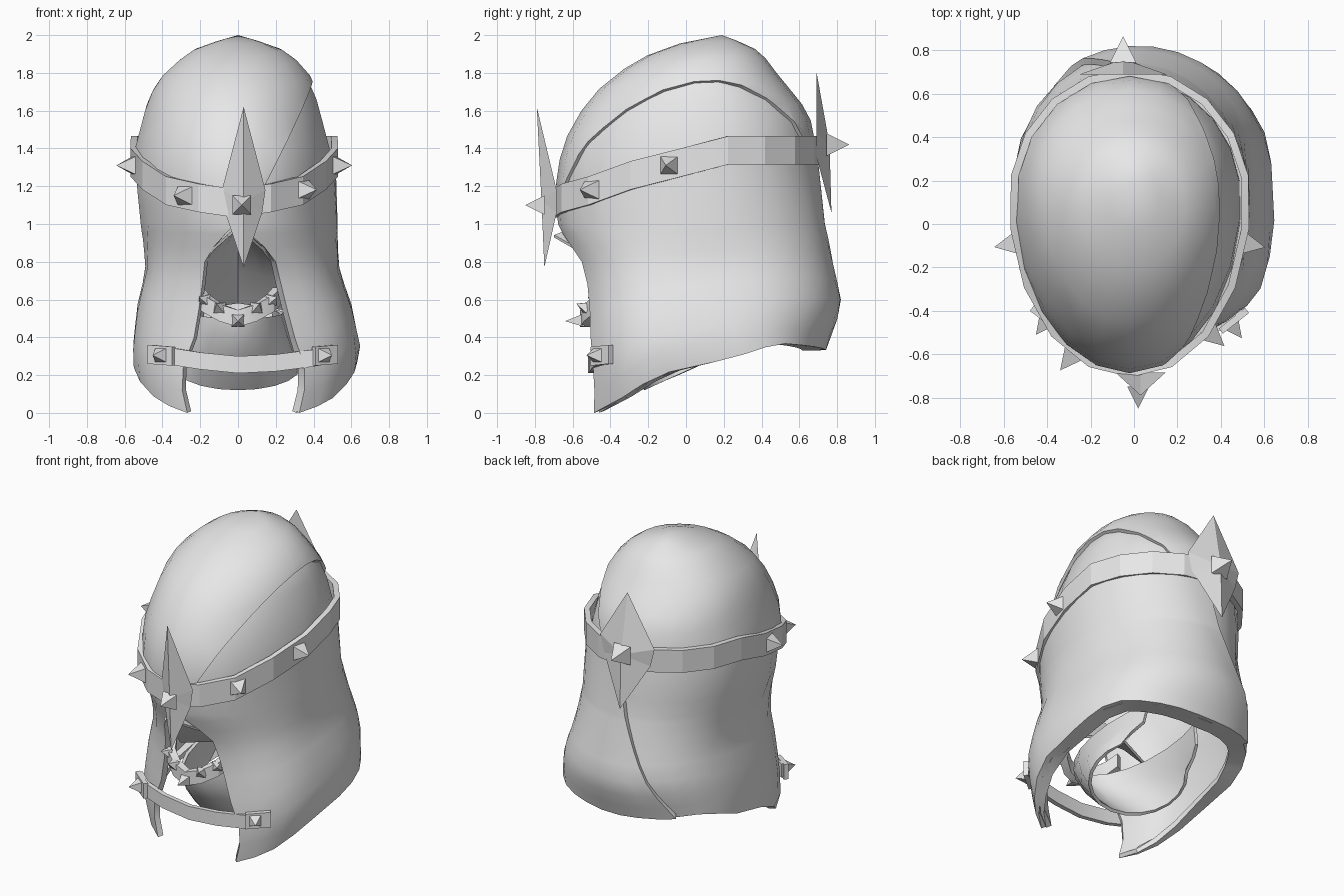
import bpy, bmesh, math
from mathutils import Vector, Matrix

if "Cube" in bpy.data.objects:
    bpy.data.objects.remove(bpy.data.objects["Cube"])

mat = bpy.data.materials.new("plain_grey")
mat.diffuse_color = (0.8, 0.8, 0.8, 1)
mat.use_nodes = True
mat.node_tree.nodes["Principled BSDF"].inputs["Base Color"].default_value = mat.diffuse_color
CY = 0.12          # depth of the widest point
TAU = 2 * math.pi


def lerp(table, v, col=1):
    """Piecewise linear lookup, first column is the key."""
    if v <= table[0][0]:
        return table[0][col]
    for a, b in zip(table, table[1:]):
        if v <= b[0]:
            return a[col] + (b[col] - a[col]) * (v - a[0]) / (b[0] - a[0])
    return table[-1][col]


# height, half width, front y, back y, x shift, roundness of the plan curve
PROFILE = [(0, .52, -.55, .66, .02, .55), (.2, .59, -.55, .70, .02, .55), (.35, .61, -.54, .74, .03, .58),
           (.57, .575, -.54, .82, .02, .65), (.75, .52, -.56, .78, .01, .75), (.9, .52, -.63, .75, 0, .9),
           (1.0, .53, -.67, .73, -.01, 1), (1.2, .54, -.69, .71, -.02, 1), (1.4, .53, -.66, .69, -.02, 1),
           (1.55, .49, -.59, .66, -.02, 1), (1.66, .46, -.51, .60, -.02, 1), (1.77, .41, -.41, .50, -.01, 1),
           (1.87, .31, -.25, .43, 0, 1), (1.94, .21, -.11, .35, 0, 1), (2.0, 0, .19, .19, 0, 1)]
OPENING = [(0, .3), (.2, .345), (.35, .28), (.6, .225), (.8, .19), (.9, .12), (.96, .05), (1.0, 0)]
HEM = [(0, 0), (.15, .06), (.3, .19), (.4, .27), (.6, .37), (1, .33)]
CROWN = [(0, 1.11), (.2, 1.16), (.35, 1.27), (.55, 1.39), (1, 1.39)]


def fold(t):
    """0 at the front, 1 at the back, same on both sides."""
    t = t % TAU
    return min(t, TAU - t) / math.pi


def start(z):
    return math.asin(min(1, lerp(OPENING, z) / max(.1, lerp(PROFILE, z))))


def shell(t, z, off=0):
    w, f, b, sx, p = (lerp(PROFILE, z, i) for i in range(1, 6))
    cy = max(min(CY, b), f) if z < 1.9 else (f + b) / 2
    k = off if z < 1.99 else 0
    c = math.cos(t)
    if c < 0:
        p = max(p, .75)
    c = math.copysign(abs(c) ** p, c)
    y = cy - c * ((cy - f + k) if c > 0 else (b - cy + k))
    return Vector(((w + k) * math.sin(t) + sx, y, z + (off if z > 1.7 else 0)))


def finish(name, bm, thick=0, angle=35):
    me = bpy.data.meshes.new(name)
    bm.to_mesh(me)
    bm.free()
    ob = bpy.data.objects.new(name, me)
    bpy.context.collection.objects.link(ob)
    me.materials.append(mat)
    if thick:
        m = ob.modifiers.new("thickness", 'SOLIDIFY')
        m.thickness, m.offset = thick, -1
    if angle:
        bpy.ops.object.select_all(action='DESELECT')
        ob.select_set(True)
        bpy.context.view_layer.objects.active = ob
        if thick:
            bpy.ops.object.modifier_apply(modifier="thickness")
        bpy.ops.object.shade_smooth_by_angle(angle=math.radians(angle))
    return ob


def grid(rows):
    """Sheet through rows of points, outward when columns run left to right."""
    bm = bmesh.new()
    vs = [[bm.verts.new(p) for p in r] for r in rows]
    for a, b in zip(vs, vs[1:]):
        for i in range(len(a) - 1):
            bm.faces.new((a[i], a[i + 1], b[i + 1], b[i]))
    bmesh.ops.remove_doubles(bm, verts=bm.verts[:], dist=.0008)
    return bm


LOW = [-1, 0, .12, .25, .4, .55, .68, .8, .88, .95, 1]     # -1 marks the turned-under hem
HIGH = [1.1, 1.2, 1.4, 1.55, 1.66, 1.77, 1.87, 1.94, 2.0]


def low_point(c, k, off, end=None):
    """Point on the lower hood, c runs around it, k up from the hem."""
    z = 0.5
    for _ in range(4):                       # settle height and angle together
        t0 = start(z)
        t1 = TAU - t0 if end is None else math.pi + end * (1.1 - z)
        t = t0 + (t1 - t0) * c
        f = max(0, (fold(t) - t0 / math.pi) / (1 - t0 / math.pi))
        hem = lerp(HEM, f)
        z = hem + (1 - hem) * max(0, k)
    if k < 0:
        off -= .1 * min(1, f * 2)
    return shell(t, z, off)


# Hood with the face opening
N = 22
rows = [[low_point(i / N, k, -.02) for i in range(N + 1)] for k in LOW]
rows += [[shell(TAU * i / N, z, -.02) for i in range(N + 1)] for z in HIGH]
finish("hood", grid(rows), .035, 45)

# Overlapping cloth layer around the right side, ending in a diagonal edge at the back
rows = [[low_point(i / 16, k, .008, .95) for i in range(17)] for k in LOW]
rows.append([shell((math.pi - .07) * i / 16, lerp(CROWN, i / 16) - .02, .004) for i in range(17)])
finish("side_flap", grid(rows), .03, 45)

# Upper cloth wrap, cut off by a diagonal edge on the right
rows = []
for k in (0, .12, .26, .4, .55, .68, .8, .88, .95, 1):
    r = []
    for i in range(N + 1):
        t = TAU * i / N
        zc = lerp(CROWN, fold(t))
        r.append(shell(t, zc + (2 - zc) * k, 0))
    rows.append(r)
bm = grid(rows)
p1, p2, p3 = Vector((.13, -.66, 1.18)), Vector((.4, .2, 1.78)), Vector((.22, .68, 1.5))
bmesh.ops.bisect_plane(bm, geom=bm.verts[:] + bm.edges[:] + bm.faces[:], plane_co=p1,
                       plane_no=(p2 - p1).cross(p3 - p1), clear_inner=True)
finish("upper_wrap", bm, .03, 40)

# Crown band
rows = []
for h in (-.075, .075):
    r = []
    for i in range(19):
        t = TAU * i / 18
        zc = lerp(CROWN, fold(t))
        p = shell(t, zc, .025)
        r.append(Vector((p.x, p.y, zc + h)))
    rows.append(r)
finish("crown_band", grid(rows), .035, 15)


# Pointed plates at the front and back of the crown
def star(name, x, half, top, mid, bottom, side_y, ridge_y):
    (ty, tz), (by, bz) = top, bottom
    bm = bmesh.new()
    ring = [(x, ty, tz), (x + half, side_y, mid + .06), (x + half * .85, side_y, mid - .06),
            (x, by, bz), (x - half * .85, side_y, mid - .06), (x - half, side_y, mid + .06)]
    ring = [bm.verts.new(p) for p in ring]
    for y in (ridge_y, side_y):
        c = bm.verts.new((x, y, mid))
        for i in range(6):
            bm.faces.new((ring[i], ring[(i + 1) % 6], c))
    bmesh.ops.recalc_face_normals(bm, faces=bm.faces[:])
    finish(name, bm, 0, 0)


star("front_plate", .03, .115, (-.79, 1.62), 1.12, (-.75, .77), -.685, -.765)
star("back_plate", -.05, .2, (.69, 1.81), 1.42, (.77, 1.06), .69, .76)


# Pyramid studs
def stud(name, pos, direction, size=.05, height=.1):
    bm = bmesh.new()
    bmesh.ops.create_cone(bm, cap_ends=True, segments=4, radius1=size * 1.414, radius2=0, depth=height)
    bmesh.ops.transform(bm, verts=bm.verts[:], matrix=Matrix.Translation((0, 0, height / 2 - .01))
                        @ Matrix.Rotation(math.pi / 4, 4, 'Z'))
    q = Vector(direction).to_track_quat('Z', 'Y').to_matrix().to_4x4()
    bmesh.ops.transform(bm, verts=bm.verts[:], matrix=Matrix.Translation(pos) @ q)
    finish(name, bm, 0, 0)


stud("crown_stud_front", (.02, -.76, 1.1), (0, -1, 0))
stud("crown_stud_back", (-.05, .755, 1.42), (0, 1, 0), .06, .12)
for side, t in (("right", .72), ("left", TAU - .5), ("right_side", 1.31), ("left_side", TAU - 1.31)):
    p = shell(t, lerp(CROWN, fold(t)), .02)
    stud("crown_stud_" + side, p, (p.x / .3, (p.y - CY) / .6, 0))


# Curved band through points, given its half height
def band(name, pts, half, thick):
    finish(name, grid([[(x, y, z + h) for x, y, z in pts] for h in (-half, half)]), thick, 25)


# Chin strap with end plates and studs
band("chin_strap", [(-.46, -.4, .315), (-.36, -.475, .3), (-.2, -.51, .275), (0, -.52, .255),
                    (.2, -.51, .265), (.4, -.49, .29), (.51, -.415, .31)], .045, .03)
band("strap_end_left", [(-.48, -.4, .31), (-.35, -.5, .3)], .05, .03)
band("strap_end_right", [(.41, -.505, .3), (.53, -.41, .31)], .05, .03)
stud("strap_stud_left", (-.41, -.455, .305), (-.6, -.8, 0), .04, .08)
stud("strap_stud_right", (.455, -.47, .305), (.6, -.8, 0), .04, .08)

# Jaw band with spikes
band("jaw_band", [(-.23, -.4, .62), (-.19, -.48, .58), (-.1, -.54, .53), (0, -.56, .5),
                  (.1, -.54, .53), (.19, -.48, .58), (.23, -.4, .62)], .045, .05)
stud("jaw_spike", (0, -.55, .49), (0, -1, -.05), .035, .1)
for s in (-1, 1):
    stud("jaw_spike", (s * .1, -.535, .56), (s * .3, -1, .4), .03, .06)
    stud("jaw_spike", (s * .18, -.48, .6), (s * .7, -1, .3), .03, .06)

# Neck cloth below the jaw, with a slanted lower rim
rows = []
for z, lift, w, f in ((.12, .12, .33, -.22), (.26, .07, .31, -.36), (.42, 0, .27, -.48), (.5, .03, .24, -.5)):
    r = []
    for i in range(15):
        a = math.radians(-126 + 18 * i)
        r.append((w * math.sin(a), .04 + (f - .04) * math.cos(a), z + lift * (1 - math.cos(a))))
    rows.append(r)
finish("neck_cloth", grid(rows), .02, 35)

# Sloping lining behind the face opening
rows = []
for z, y, w in ((.58, -.12, .27), (.75, -.28, .24), (.9, -.48, .13), (.97, -.6, .05)):
    rows.append([(w * s, y - .1 * abs(s), z - .04 * abs(s)) for s in (-1, -.5, 0, .5, 1)])
finish("face_lining", grid(rows), .015, 40)
